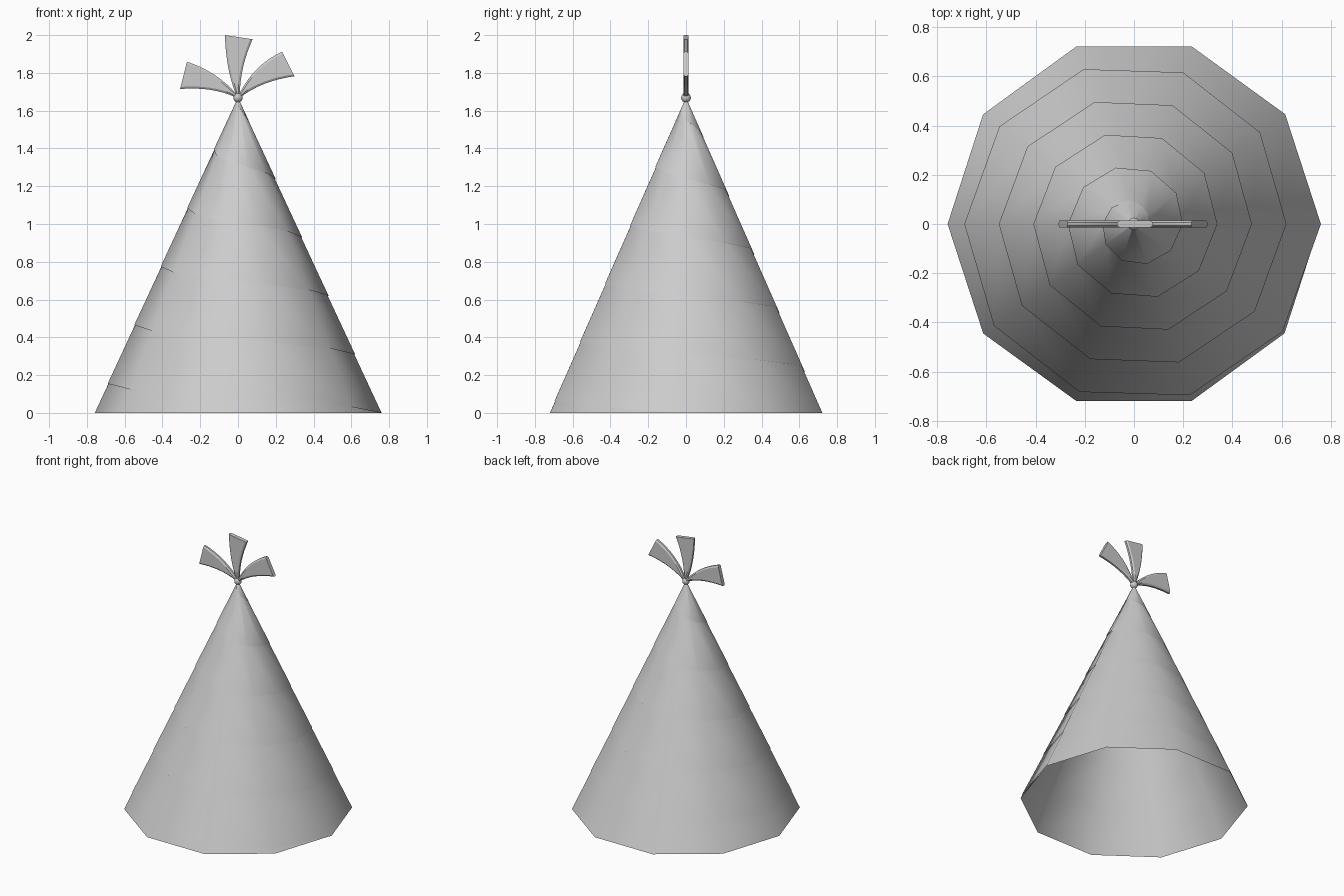
import bpy, bmesh, math
from mathutils import Vector

cube = bpy.data.objects.get("Cube")
if cube:
    bpy.data.objects.remove(cube)

gray = bpy.data.materials.new("plain_gray")
gray.use_nodes = True
COLOR = (0.6, 0.6, 0.6, 1)
gray.diffuse_color = COLOR
gray.node_tree.nodes["Principled BSDF"].inputs["Base Color"].default_value = COLOR


def finish(name, bm, angle):
    mesh = bpy.data.meshes.new(name)
    bm.to_mesh(mesh)
    bm.free()
    mesh.materials.append(gray)
    obj = bpy.data.objects.new(name, mesh)
    bpy.context.collection.objects.link(obj)
    bpy.ops.object.select_all(action='DESELECT')
    obj.select_set(True)
    bpy.context.view_layer.objects.active = obj
    bpy.ops.object.shade_smooth_by_angle(angle=math.radians(angle))


def bridge(bm, loop_a, loop_b):
    n = len(loop_a)
    for i in range(n):
        j = (i + 1) % n
        bm.faces.new((loop_a[i], loop_a[j], loop_b[j], loop_b[i]))


SIDES, RADIUS, HEIGHT = 10, 0.756, 1.67
CLIP = 1.66      # the cone ends inside the knot ball
PITCH = 0.31     # rise of the wound strip per turn
FLARE = 0.004    # overlap of each turn over the one below


def cone_point(step, z, offset):
    angle = -math.tau * step / SIDES
    r = RADIUS * (1 - z / HEIGHT) + offset
    return (r * math.cos(angle), r * math.sin(angle), z)


# Outer cone: a strip wound upwards, each turn slightly overlapping the next
bm = bmesh.new()
previous = None
for step in range(math.ceil((CLIP / PITCH + 1) * SIDES) + 1):
    upper = min(PITCH * step / SIDES, CLIP)
    lower = min(max(PITCH * (step / SIDES - 1), 0), CLIP)
    flare = FLARE * (upper - lower) / PITCH
    pair = (bm.verts.new(cone_point(step, lower, flare)),
            bm.verts.new(cone_point(step, upper, 0)))
    if previous:
        bm.faces.new((previous[0], previous[1], pair[1], pair[0]))
    previous = pair
# Close the pointed strip ends
for end in (bm.verts[:2], bm.verts[-2:]):
    bmesh.ops.remove_doubles(bm, verts=end, dist=0.00001)
finish("hat_cone", bm, 60)

# Inner lining facing the hollow
bm = bmesh.new()
ROWS = 6
rings = [[bm.verts.new(cone_point(-i, CLIP * row / ROWS, -0.0025)) for i in range(SIDES)]
         for row in range(ROWS)]
for low, high in zip(rings, rings[1:]):
    bridge(bm, high, low)
apex = bm.verts.new((0, 0, CLIP))
for i in range(SIDES):
    bm.faces.new((rings[-1][(i + 1) % SIDES], rings[-1][i], apex))
finish("hat_lining", bm, 60)

# Small knot ball at the tip
bm = bmesh.new()
bmesh.ops.create_uvsphere(bm, u_segments=10, v_segments=8, radius=0.026)
bmesh.ops.translate(bm, verts=bm.verts, vec=(0, 0, 1.669))
finish("tip_ball", bm, 60)


def curve_point(start, middle, end, t):
    """Point on a quadratic curve passing through the middle point."""
    s, m, e = Vector(start), Vector(middle), Vector(end)
    control = 2 * m - (s + e) / 2
    return s * (1 - t) ** 2 + control * 2 * t * (1 - t) + e * t * t


def ribbon(name, edge_a, edge_b, steps=8, half=0.014, chamfer=0.011):
    """Flaring flat ribbon between two curved edges, with chamfered borders."""
    bm = bmesh.new()
    loops = []
    for k in range(steps + 1):
        a = curve_point(*edge_a, k / steps)
        b = curve_point(*edge_b, k / steps)
        across = b - a
        inset = across.normalized() * min(chamfer, across.length * 0.3)
        outline = [(a, -half / 2), (a + inset, -half), (b - inset, -half), (b, -half / 2),
                   (b, half / 2), (b - inset, half), (a + inset, half), (a, half / 2)]
        loops.append([bm.verts.new((p.x, y, p.y)) for p, y in outline])
    for one, two in zip(loops, loops[1:]):
        bridge(bm, one, two)
    bm.faces.new(loops[0])
    bm.faces.new(loops[-1])
    bmesh.ops.recalc_face_normals(bm, faces=bm.faces)
    finish(name, bm, 30)


# Three ribbons fanning out of the knot: each edge is start, middle, tip in x and z
ribbon("right_ribbon",
       ((-0.005, 1.685), (-0.125, 1.79), (-0.27, 1.859)),
       ((-0.012, 1.67), (-0.145, 1.71), (-0.306, 1.715)))
ribbon("middle_ribbon",
       ((-0.01, 1.685), (-0.052, 1.83), (-0.069, 2.0)),
       ((0.01, 1.685), (0.027, 1.83), (0.077, 1.978)))
ribbon("left_ribbon",
       ((0.005, 1.685), (0.1, 1.82), (0.233, 1.912)),
       ((0.012, 1.67), (0.14, 1.742), (0.299, 1.782)))
